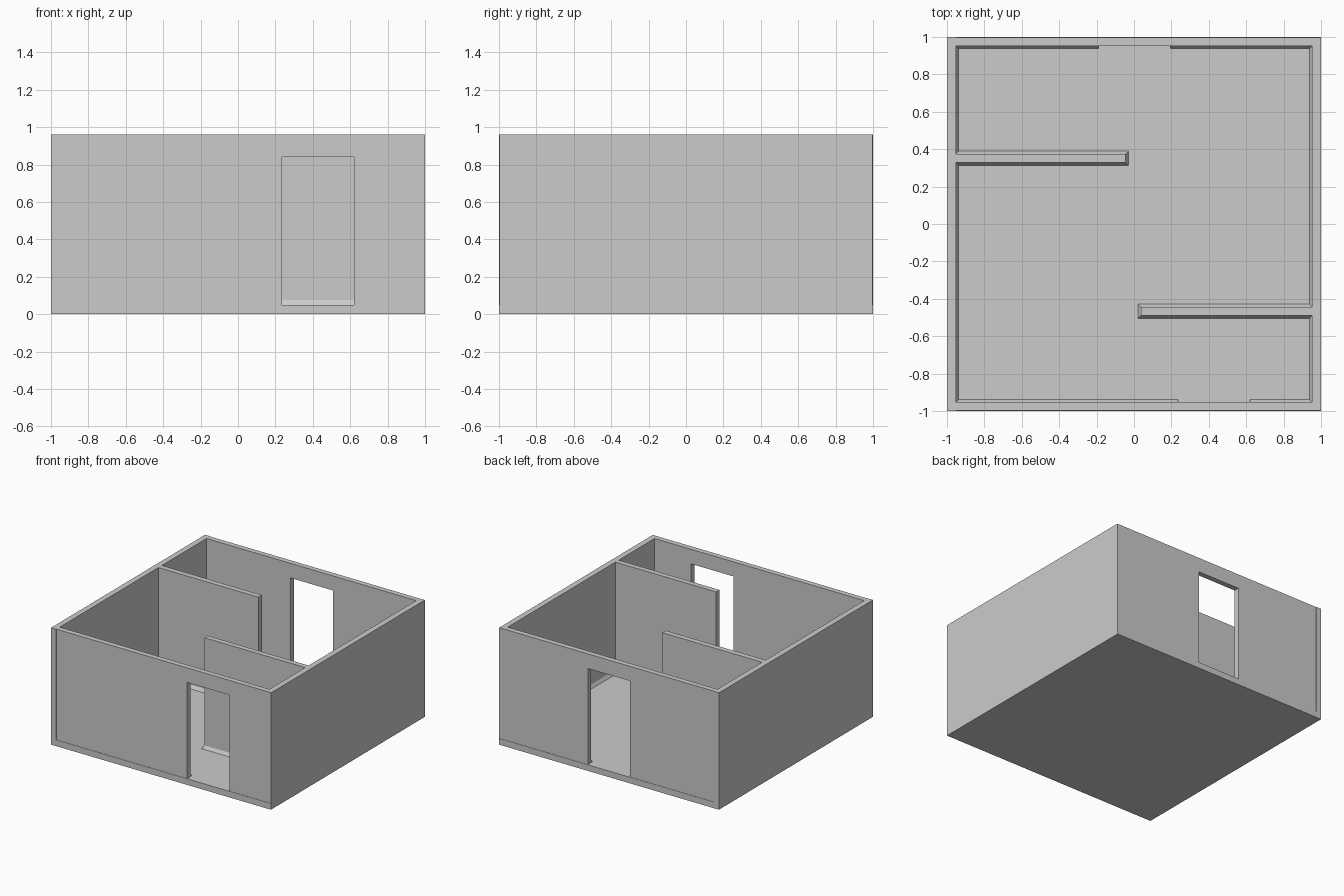
import bpy
import bmesh
from mathutils import Vector

cube = bpy.data.objects.get("Cube")
if cube:
    bpy.data.objects.remove(cube, do_unlink=True)

# One plain grey for everything
plaster = bpy.data.materials.new("plain grey")
plaster.use_nodes = True
GREY = (0.6, 0.6, 0.6, 1.0)
plaster.diffuse_color = GREY
plaster.node_tree.nodes["Principled BSDF"].inputs["Base Color"].default_value = GREY

FLOOR, TOP, DOOR_TOP = 0.05, 0.96, 0.84
INNER = 0.953          # inner face of the outer walls
STEP = 0.003           # front and back walls sit slightly behind the side wall


def finish(name, bm):
    bmesh.ops.recalc_face_normals(bm, faces=bm.faces)
    mesh = bpy.data.meshes.new(name)
    bm.to_mesh(mesh)
    bm.free()
    mesh.materials.append(plaster)
    obj = bpy.data.objects.new(name, mesh)
    bpy.context.collection.objects.link(obj)


def box(name, x0, x1, y0, y1, z0, z1):
    bm = bmesh.new()
    bmesh.ops.create_cube(bm, size=1)
    for v in bm.verts:
        v.co = ((x0 + x1) / 2 + v.co.x * (x1 - x0),
                (y0 + y1) / 2 + v.co.y * (y1 - y0),
                (z0 + z1) / 2 + v.co.z * (z1 - z0))
    finish(name, bm)


def door_wall(name, x0, x1, y0, y1, d0, d1):
    """Wall along x with a doorway notch, extruded through its thickness."""
    outline = [(x0, FLOOR), (d0, FLOOR), (d0, DOOR_TOP), (d1, DOOR_TOP),
               (d1, FLOOR), (x1, FLOOR), (x1, TOP), (x0, TOP)]
    bm = bmesh.new()
    face = bm.faces.new([bm.verts.new((x, y0, z)) for x, z in outline])
    new = bmesh.ops.extrude_face_region(bm, geom=[face])["geom"]
    bmesh.ops.translate(bm, vec=(0, y1 - y0, 0),
                        verts=[v for v in new if isinstance(v, bmesh.types.BMVert)])
    finish(name, bm)


def skirting(name, path, side, out=0.016, height=0.026):
    """Wedge-shaped trim swept along a wall line with mitred corners."""
    pts = [Vector(p) for p in path]
    normals = []
    for a, b in zip(pts, pts[1:]):
        d = (b - a).normalized()
        normals.append(Vector((-d.y, d.x)) * side)
    bm = bmesh.new()
    rings = []
    for i, p in enumerate(pts):
        before, after = normals[max(i - 1, 0)], normals[min(i, len(normals) - 1)]
        miter = before if before == after else before + after
        q = p + miter * out
        rings.append([bm.verts.new((p.x, p.y, FLOOR)),
                      bm.verts.new((q.x, q.y, FLOOR)),
                      bm.verts.new((p.x, p.y, FLOOR + height))])
    for r, s in zip(rings, rings[1:]):
        for k in range(3):
            n = (k + 1) % 3
            bm.faces.new((r[k], r[n], s[n], s[k]))
    bm.faces.new(rings[0])
    bm.faces.new(rings[-1])
    finish(name, bm)


# Floor slab and outer walls
box("floor", -1, 1, -1, 1, 0, FLOOR)
box("right_wall", -1, -INNER, -1, 1, FLOOR, TOP)
box("left_wall", INNER, 1, -1 + STEP, 1 - STEP, FLOOR, TOP)
FRONT_DOOR, BACK_DOOR = (0.235, 0.62), (-0.19, 0.195)
door_wall("front_wall", -INNER, INNER, -1 + STEP, -INNER, *FRONT_DOOR)
door_wall("back_wall", -INNER, INNER, INNER, 1 - STEP, *BACK_DOOR)

# Partitions reaching in from each side
P0, P1, PX = 0.328, 0.373, -0.045
Q0, Q1, QX = -0.488, -0.445, 0.037
box("back_partition", -INNER, PX, P0, P1, FLOOR, TOP)
box("front_partition", QX, INNER, Q0, Q1, FLOOR, TOP)

# Skirting runs from the back doorway to the front doorway on each side
skirting("right_skirting", [
    (BACK_DOOR[0], INNER), (-INNER, INNER), (-INNER, P1), (PX, P1), (PX, P0),
    (-INNER, P0), (-INNER, -INNER), (FRONT_DOOR[0], -INNER)], 1)
skirting("left_skirting", [
    (BACK_DOOR[1], INNER), (INNER, INNER), (INNER, Q1), (QX, Q1), (QX, Q0),
    (INNER, Q0), (INNER, -INNER), (FRONT_DOOR[1], -INNER)], -1)
